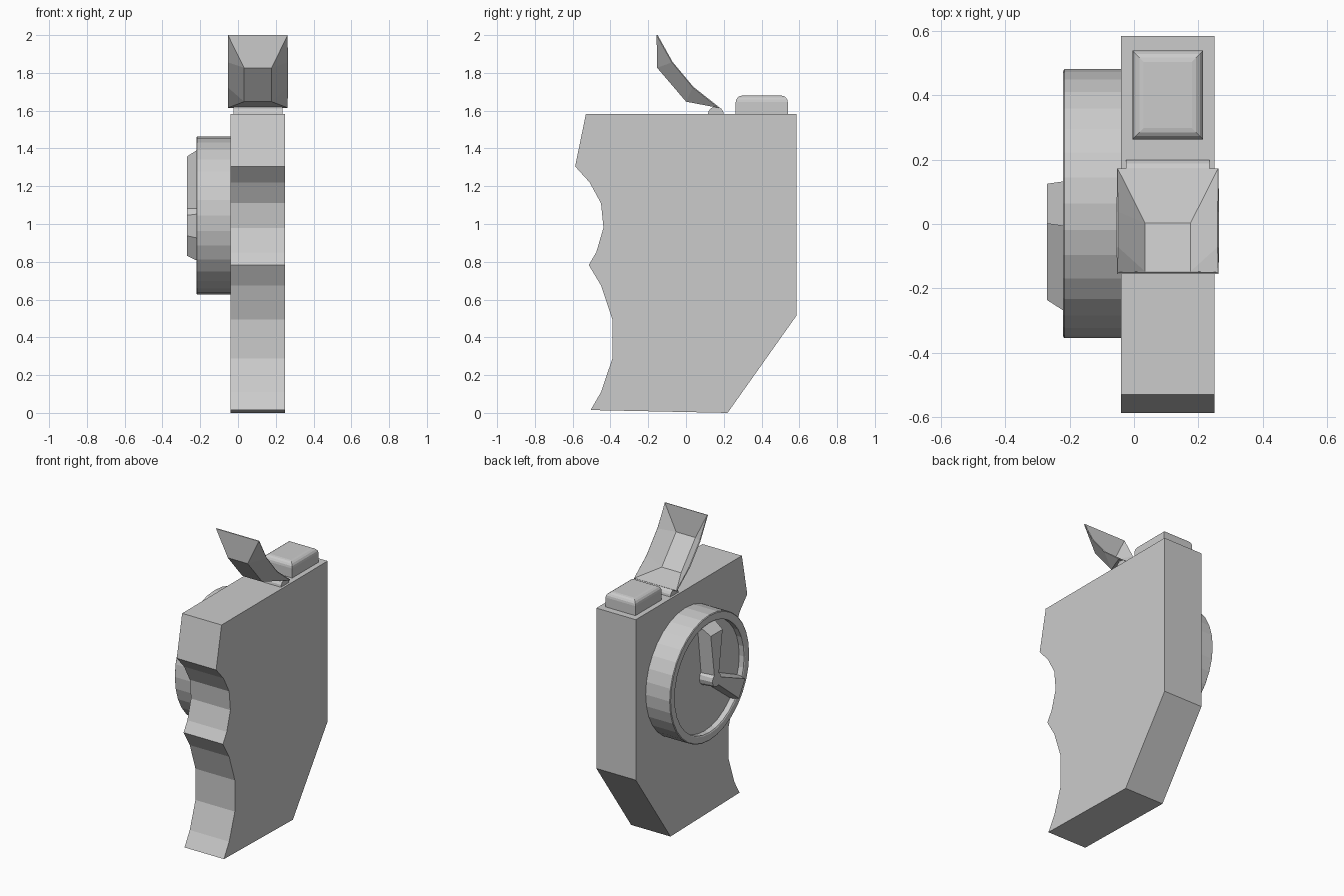
import bpy, bmesh
from math import sin, cos, pi, radians

if "Cube" in bpy.data.objects:
    bpy.data.objects.remove(bpy.data.objects["Cube"])

DIAL_Y, DIAL_Z = 0.063, 1.045


def make(name, verts, faces):
    mesh = bpy.data.meshes.new(name)
    mesh.from_pydata(verts, [], faces)
    bm = bmesh.new()
    bm.from_mesh(mesh)
    bmesh.ops.recalc_face_normals(bm, faces=bm.faces)
    bm.to_mesh(mesh)
    bm.free()
    ob = bpy.data.objects.new(name, mesh)
    bpy.context.collection.objects.link(ob)
    return ob


def loft(name, loops):
    """Join equal-length closed loops and cap both ends."""
    n = len(loops[0])
    verts = [p for loop in loops for p in loop]
    faces = [(k * n + i, k * n + (i + 1) % n, (k + 1) * n + (i + 1) % n, (k + 1) * n + i)
             for k in range(len(loops) - 1) for i in range(n)]
    faces += [tuple(range(n)), tuple(range(len(verts) - n, len(verts)))]
    return make(name, verts, faces)


def extrude_x(name, profile, x0, x1):
    return loft(name, [[(x, y, z) for y, z in profile] for x in (x0, x1)])


def lathe_x(name, profile, sides):
    """Turn (radius, x) points around the dial axis."""
    return loft(name, [[(x, DIAL_Y + r * cos(2 * pi * i / sides), DIAL_Z + r * sin(2 * pi * i / sides))
                        for i in range(sides)] for r, x in profile])


# Body with finger grooves along the front
extrude_x("body", [
    (-0.53, 1.582), (0.585, 1.582), (0.585, 0.515), (0.22, 0.0), (-0.505, 0.015),
    (-0.45, 0.11), (-0.39, 0.287), (-0.39, 0.495), (-0.45, 0.675), (-0.515, 0.783),
    (-0.475, 0.85), (-0.437, 0.98), (-0.45, 1.11), (-0.51, 1.22), (-0.587, 1.305)], -0.04, 0.25)

# Dial with raised rim and recessed face
lathe_x("dial", [(0.418, -0.03), (0.418, -0.216), (0.413, -0.22), (0.372, -0.22),
                 (0.365, -0.216), (0.365, -0.18)], 32)
lathe_x("dial_hub", [(0.055, -0.17), (0.045, -0.27)], 12)


# Two tapered dial pointers, 120 degrees apart
def pointer(name, angle):
    a = radians(angle)

    def place(x, u, w):  # u across, w along the pointer
        return (x, DIAL_Y - (w * cos(a) + u * sin(a)), DIAL_Z + w * sin(a) - u * cos(a))
    loft(name, [[place(x, -hi, 0.02), place(x, hi, 0.02), place(x, ho, end), place(x, -ho, end)]
                for x, hi, ho, end in ((-0.175, 0.035, 0.076, 0.375), (-0.27, 0.022, 0.062, 0.312))])


pointer("pointer_up", 90)
pointer("pointer_down", -31)

# Button with rounded top edges
def rect(x0, x1, y0, y1, z):
    return [(x0, y0, z), (x1, y0, z), (x1, y1, z), (x0, y1, z)]


R = 0.035
loops = [rect(-0.005, 0.215, 0.263, 0.539, 1.57)]
for k in range(5):
    t = k * pi / 8
    d = R * (1 - cos(t))
    loops.append(rect(-0.005 + d, 0.215 - d, 0.263 + d, 0.539 - d, 1.645 + R * sin(t)))
loft("button", loops)

# Half-round hinge
extrude_x("hinge", [(0.2, 1.57)] + [(0.158 + 0.042 * cos(i * pi / 8), 1.58 + 0.042 * sin(i * pi / 8))
                                    for i in range(9)] + [(0.116, 1.57)], -0.025, 0.235)

# Raised lid: a thin open dish with a curved rim and a bulged centre panel
rim = [(-0.153, 2.0), (-0.073, 1.857), (0.037, 1.725), (0.172, 1.618)]
panel = [(-0.15, 1.828), (0.002, 1.65)]
verts = [(x, y, z) for x in (-0.052, 0.262) for y, z in rim]
verts += [(x, y, z) for x in (0.033, 0.177) for y, z in panel]
faces = [(8, 9, 11, 10), (0, 8, 10, 4), (3, 7, 11, 9)]
for r, p in ((0, 8), (4, 10)):
    faces += [(r, r + 1, p), (r + 1, r + 2, p + 1, p), (r + 2, r + 3, p + 1)]
lid = make("lid", verts, faces)
mod = lid.modifiers.new("thickness", 'SOLIDIFY')
mod.thickness = 0.006
mod.offset = 0
